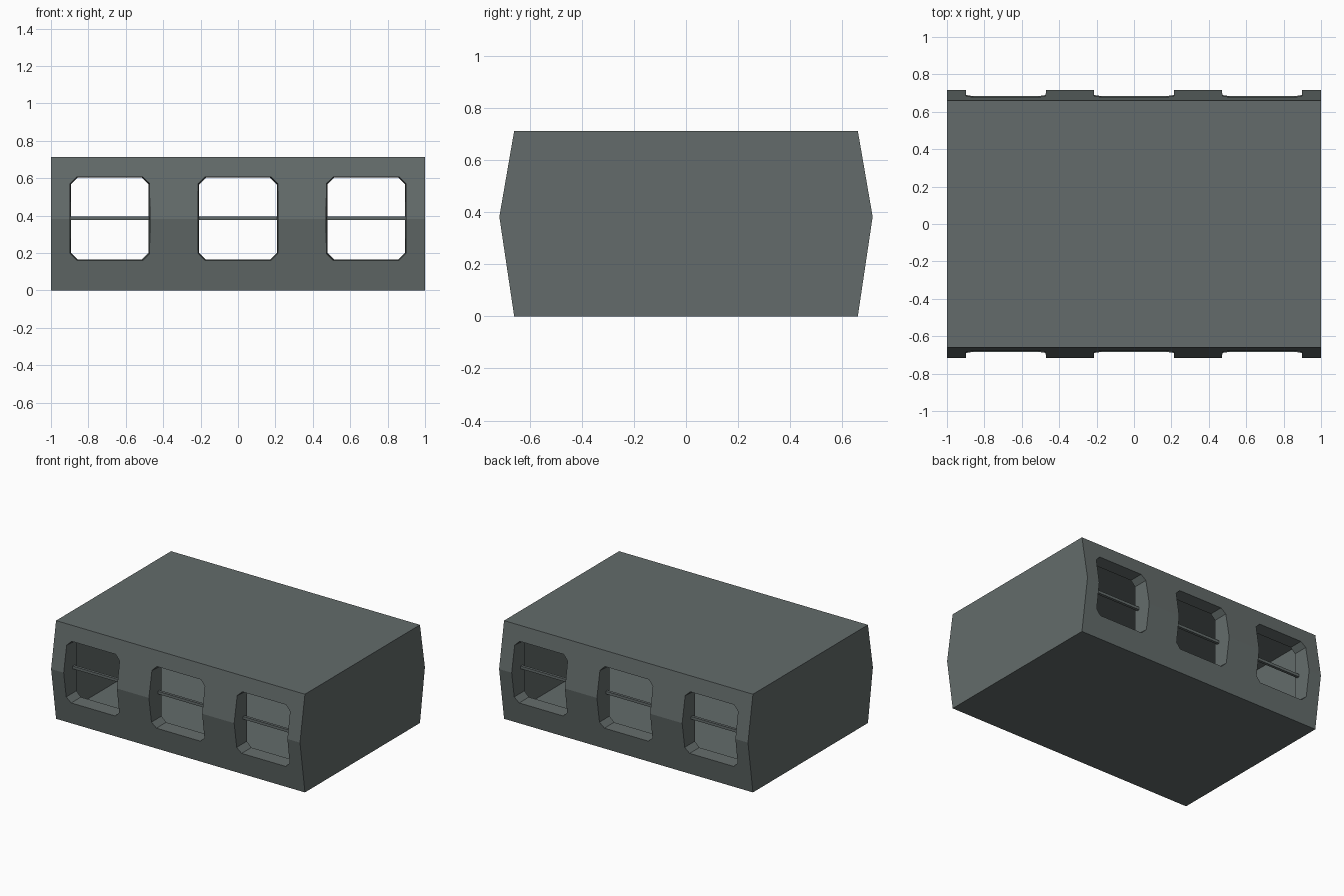
import bpy

if "Cube" in bpy.data.objects:
    bpy.data.objects.remove(bpy.data.objects["Cube"])

mat = bpy.data.materials.new("slate_grey")
mat.diffuse_color = (0.125, 0.148, 0.145, 1)
mat.use_nodes = True
mat.node_tree.nodes["Principled BSDF"].inputs["Base Color"].default_value = mat.diffuse_color


def mesh_object(name, verts, faces):
    me = bpy.data.meshes.new(name)
    me.from_pydata(verts, [], faces)
    me.validate()
    ob = bpy.data.objects.new(name, me)
    bpy.context.collection.objects.link(ob)
    me.materials.append(mat)
    # consistent outward normals
    import bmesh
    bm = bmesh.new()
    bm.from_mesh(me)
    bmesh.ops.recalc_face_normals(bm, faces=bm.faces)
    bm.to_mesh(me)
    bm.free()
    return ob


def loft(name, a, b):
    """Closed solid between two matching outlines."""
    n = len(a)
    faces = [tuple(range(n)), tuple(range(n, 2 * n))]
    faces += [(i, (i + 1) % n, n + (i + 1) % n, n + i) for i in range(n)]
    return mesh_object(name, a + b, faces)


def box(name, x0, x1, y0, y1, z0, z1):
    ring = [(y0, z0), (y1, z0), (y1, z1), (y0, z1)]
    return loft(name, [(x0, y, z) for y, z in ring], [(x1, y, z) for y, z in ring])


def outline(cx, y, hw, z0, z1, c):
    """Rectangle with cut corners in the xz plane."""
    pts = [(-hw + c, z0), (hw - c, z0), (hw, z0 + c), (hw, z1 - c),
           (hw - c, z1), (-hw + c, z1), (-hw, z1 - c), (-hw, z0 + c)]
    return [(cx + x, y, z) for x, z in pts]


def cut(target, cutter):
    m = target.modifiers.new("cut", 'BOOLEAN')
    m.operation = 'DIFFERENCE'
    m.solver = 'EXACT'
    m.object = cutter
    bpy.context.view_layer.objects.active = target
    bpy.ops.object.modifier_apply(modifier=m.name)
    bpy.data.objects.remove(cutter)


# hull with bulged long sides
prof = [(-0.66, 0), (0.66, 0), (0.717, 0.383), (0.66, 0.713), (-0.66, 0.713), (-0.717, 0.383)]
hull = loft("hull", [(-1, y, z) for y, z in prof], [(1, y, z) for y, z in prof])

# hollow interior
cut(hull, box("cavity_cutter", -0.95, 0.95, -0.58, 0.58, 0.045, 0.668))

# three windows per side, each with a thin horizontal bar
for s, side in ((-1, "front"), (1, "back")):
    for i, cx in enumerate((-0.685, 0, 0.685)):
        cut(hull, loft("window_cutter",
                       outline(cx, s * 0.76, 0.216, 0.158, 0.61, 0.036),
                       outline(cx, s * 0.54, 0.206, 0.167, 0.601, 0.036)))
        box(f"{side}_window_bar_{i + 1}", cx - 0.213, cx + 0.213,
            s * 0.61 - 0.01, s * 0.61 + 0.01, 0.376, 0.396)
